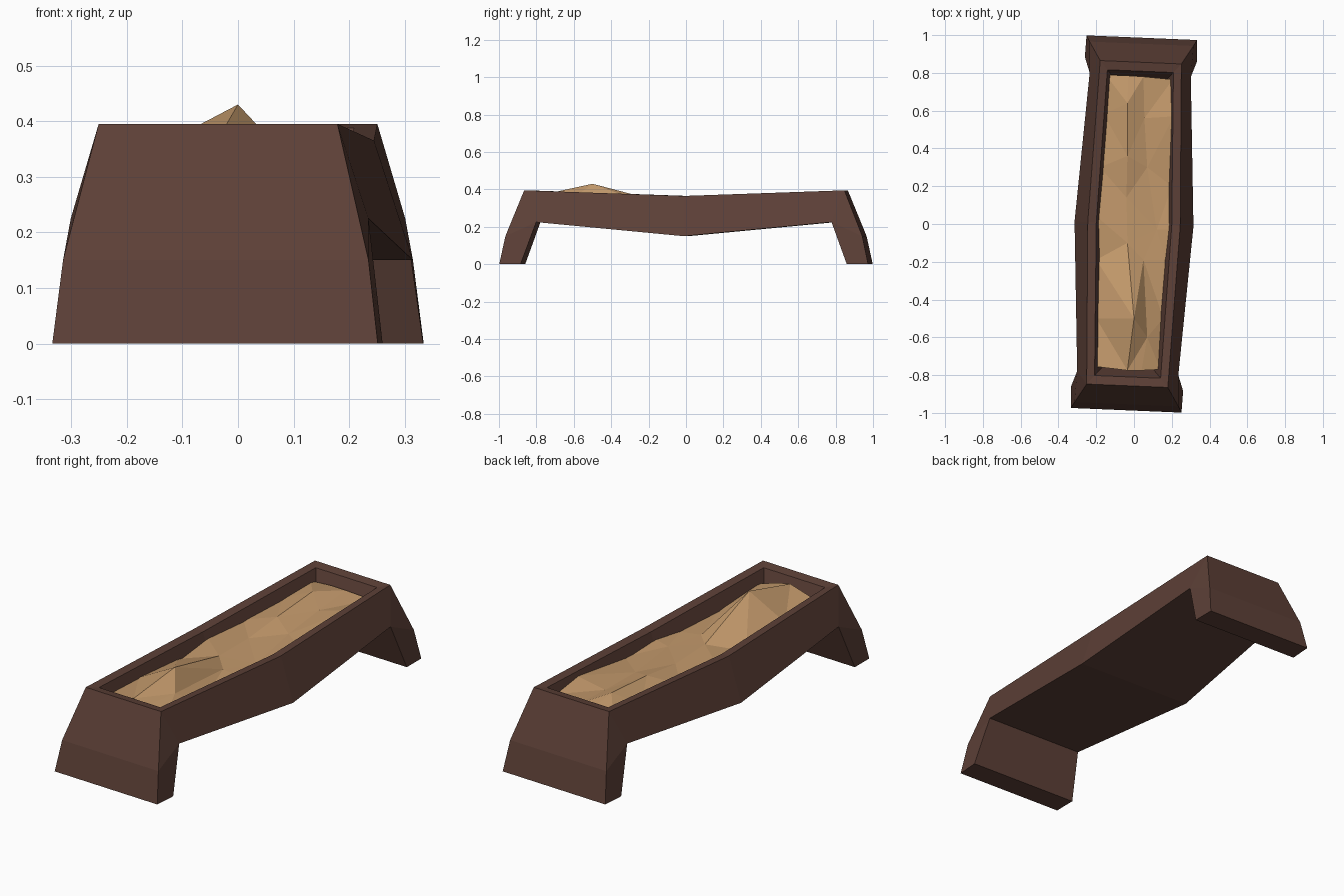
import bpy, bmesh, math
from mathutils import Matrix

if "Cube" in bpy.data.objects:
    bpy.data.objects.remove(bpy.data.objects["Cube"])


def material(name, rgb):
    m = bpy.data.materials.new(name)
    m.diffuse_color = (*rgb, 1)
    m.use_nodes = True
    m.node_tree.nodes["Principled BSDF"].inputs["Base Color"].default_value = m.diffuse_color
    return m


wood = material("dark wood", (0.109, 0.0513, 0.0382))
straw = material("dry hay", (0.552, 0.323, 0.150))


def finish(name, bm, mat):
    bmesh.ops.remove_doubles(bm, verts=bm.verts, dist=1e-4)
    bmesh.ops.recalc_face_normals(bm, faces=bm.faces)
    me = bpy.data.meshes.new(name)
    bm.to_mesh(me)
    bm.free()
    me.materials.append(mat)
    ob = bpy.data.objects.new(name, me)
    bpy.context.collection.objects.link(ob)
    return ob


# Trough: one quarter described by (half width, y, z), mirrored in x and y
P = {
    "foot_out": (0.293, 0.987, 0), "foot_in": (0.297, 0.873, 0),
    "bend": (0.275, 0.955, 0.15), "top": (0.215, 0.857, 0.395),
    "knee": (0.268, 0.79, 0.225),
    "mid_low": (0.315, 0, 0.15), "mid_top": (0.245, 0, 0.365),
    "rim": (0.175, 0.81, 0.388), "mid_rim": (0.20, 0, 0.36),
    "floor": (0.135, 0.765, 0.25), "mid_floor": (0.158, 0, 0.22),
}
strips = ["foot_out bend", "bend top", "top rim", "rim floor", "floor mid_floor",
          "foot_out foot_in", "foot_in knee", "knee mid_low"]
sides = ["mid_top top knee mid_low", "top bend knee", "bend foot_out foot_in knee",
         "mid_top top rim mid_rim", "mid_rim rim floor mid_floor"]
bm = bmesh.new()
for sx in (1, -1):
    for sy in (1, -1):
        def vert(n, k=1):
            x, y, z = P[n]
            return bm.verts.new((sx * x * k, sy * y, z))
        for s in strips:
            a, b = s.split()
            bm.faces.new([vert(a, 0), vert(a), vert(b), vert(b, 0)])
        for s in sides:
            bm.faces.new([vert(n) for n in s.split()])
trough = finish("trough", bm, wood)
trough.data.transform(Matrix.Rotation(math.radians(-2.4), 4, 'Z'))

# Hay: rough heap, four points per row, outer points buried in the walls
rows = [
    [(-.20, -.755, .335), (-.035, -.775, .37), (.04, -.775, .355), (.14, -.77, .325)],
    [(-.20, -.50, .325), (0, -.50, .43), (.07, -.60, .355), (.155, -.50, .30)],
    [(-.20, -.19, .30), (-.035, -.10, .325), (.05, -.19, .315), (.165, -.19, .30)],
    [(-.21, .05, .32), (-.04, .14, .32), (.12, -.03, .30), (.20, -.03, .32)],
    [(-.18, .30, .315), (-.035, .36, .345), (.07, .30, .31), (.20, .20, .315)],
    [(-.16, .58, .32), (-.035, .64, .365), (.055, .56, .325), (.21, .57, .36)],
    [(-.15, .79, .33), (-.03, .785, .34), (.05, .78, .34), (.205, .765, .34)],
]
bm = bmesh.new()
grid = [[bm.verts.new(p) for p in r] for r in rows]
for a, b in zip(grid, grid[1:]):
    for i in range(3):
        bm.faces.new([a[i], a[i + 1], b[i + 1], b[i]])
# end skirts down to the trough floor
for r in (grid[0], grid[-1]):
    low = [bm.verts.new((v.co.x, v.co.y, 0.255)) for v in r]
    for i in range(3):
        bm.faces.new([r[i], r[i + 1], low[i + 1], low[i]])
bmesh.ops.triangulate(bm, faces=bm.faces)
finish("hay", bm, straw)
